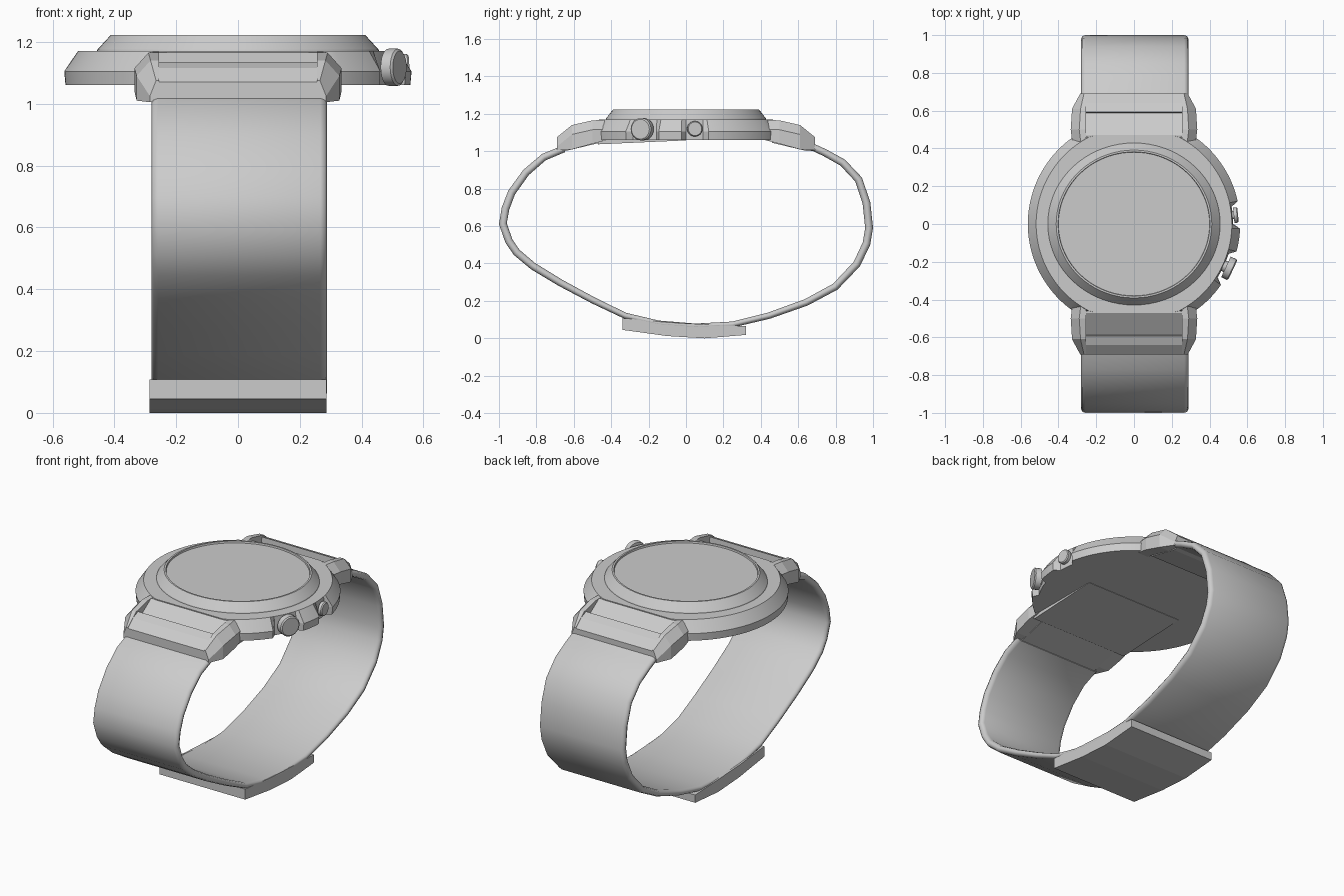
import bpy, bmesh
from math import sin, cos, pi, radians, degrees
from mathutils import Vector

if "Cube" in bpy.data.objects:
    bpy.data.objects.remove(bpy.data.objects["Cube"])


def loft(name, rings, smooth=None):
    """Skin a list of equal-length point rings and cap both ends."""
    bm = bmesh.new()
    loops = [[bm.verts.new(p) for p in ring] for ring in rings]
    n = len(loops[0])
    for a, b in zip(loops, loops[1:]):
        for i in range(n):
            j = (i + 1) % n
            bm.faces.new((a[i], a[j], b[j], b[i]))
    bm.faces.new(loops[0])
    bm.faces.new(loops[-1])
    bmesh.ops.recalc_face_normals(bm, faces=bm.faces)
    mesh = bpy.data.meshes.new(name)
    bm.to_mesh(mesh)
    bm.free()
    ob = bpy.data.objects.new(name, mesh)
    bpy.context.collection.objects.link(ob)
    if smooth:
        bpy.ops.object.select_all(action='DESELECT')
        ob.select_set(True)
        bpy.context.view_layer.objects.active = ob
        bpy.ops.object.shade_smooth_by_angle(angle=radians(smooth))
    return ob


def prism(name, x, profile):
    """Extrude a (y, z) profile from -x to x."""
    return loft(name, [[(s * x, y, z) for y, z in profile] for s in (-1, 1)])


# Case: disc flattened at the lugs, notched where the buttons sit
def case_ring(r, z):
    pts = []
    for i in range(144):
        a = 2 * pi * i / 144
        d = degrees(a) if a < pi else degrees(a) - 360
        notch = abs(d - 5) < 6 or abs(d + 25) < 8
        q = min(r, 0.525) if notch else r
        pts.append((q * cos(a), max(-0.465, min(0.465, q * sin(a))), z))
    return pts


loft("case", [case_ring(0.558, 1.06), case_ring(0.562, 1.105),
              case_ring(0.518, 1.17)], 20)

# Slightly sunken underside toward the front
prism("case_back", 0.32, [(-0.47, 1.037), (-0.47, 1.07), (0, 1.07), (0, 1.058)])

# Bezel with recessed display, a little wider than long
rings = [[(r * cos(2 * pi * i / 72), k * r * sin(2 * pi * i / 72), z) for i in range(72)]
         for r, k, z in [(0.458, 0.94, 1.165), (0.455, 0.94, 1.175), (0.412, 0.95, 1.222),
                         (0.402, 0.95, 1.222), (0.400, 0.95, 1.212)]]
loft("bezel_and_display", rings, 20)

# Lugs and the strap bars between them
for sy, end in ((-1, "front"), (1, "back")):
    for sx, side in ((-1, "left"), (1, "right")):
        secs = []
        for y, x, zb, zt in [(0.42, 0.325, 1.06, 1.168), (0.50, 0.335, 1.04, 1.165),
                             (0.61, 0.328, 1.01, 1.14), (0.69, 0.285, 1.005, 1.075)]:
            secs.append([(sx * px, sy * y, z) for px, z in
                         [(0.255, zb), (x, zb), (x, zt - 0.05),
                          (max(x - 0.045, 0.265), zt), (0.255, zt)]])
        loft(f"{end}_{side}_lug", secs)
    prism(f"{end}_strap_bar", 0.26,
          [(sy * y, z) for y, z in [(0.46, 1.165), (0.47, 1.165), (0.588, 1.085),
                                    (0.592, 1.135), (0.64, 1.115), (0.69, 1.07),
                                    (0.69, 1.0), (0.65, 1.0), (0.46, 1.045)]])

# Buttons on the right flank, pointing outward
for name, ang, rad, z, r0, r1 in [("crown", -25, 0.06, 1.118, 0.537, 0.577),
                                  ("small_button", 5, 0.041, 1.12, 0.530, 0.553)]:
    out = Vector((cos(radians(ang)), sin(radians(ang)), 0))
    side = Vector((-out.y, out.x, 0))
    rings = []
    for d, r in [(r0 - 0.05, rad * 0.5), (r0, rad * 0.5), (r0, rad),
                 (r1 - 0.006, rad), (r1, rad * 0.88)]:
        rings.append([out * d + side * (r * cos(2 * pi * i / 24))
                      + Vector((0, 0, z + r * sin(2 * pi * i / 24))) for i in range(24)])
    loft(name, rings, 35)

# Strap: rounded flat section swept along its outer side profile
path = [(-0.66, 1.03), (-0.77, 0.985), (-0.87, 0.90), (-0.95, 0.79), (-0.985, 0.70),
        (-1.0, 0.61), (-0.965, 0.51), (-0.92, 0.445), (-0.83, 0.37), (-0.68, 0.28),
        (-0.5, 0.185), (-0.33, 0.105), (-0.15, 0.065), (0.05, 0.05), (0.25, 0.058),
        (0.45, 0.105), (0.65, 0.175), (0.81, 0.26), (0.93, 0.385), (0.985, 0.50),
        (1.0, 0.59), (0.985, 0.73), (0.94, 0.86), (0.85, 0.955), (0.75, 1.01), (0.64, 1.06)]
rings = []
for i, p in enumerate(path):
    a, b = path[max(i - 1, 0)], path[min(i + 1, len(path) - 1)]
    t = Vector((b[0] - a[0], b[1] - a[1])).normalized()
    inward = Vector((-t.y, t.x))
    thick = 0.028 + 0.014 * abs(p[0])
    rings.append([(x + 0.004, p[0] + inward.x * thick * d, p[1] + inward.y * thick * d)
                  for x, d in [(-0.262, 0), (0.262, 0), (0.278, 0.15), (0.284, 0.5),
                               (0.278, 0.85), (0.262, 1), (-0.262, 1), (-0.278, 0.85),
                               (-0.284, 0.5), (-0.278, 0.15)]])
loft("strap", rings, 60)

# Clasp plate under the wrist
prism("clasp", 0.286, [(-0.34, 0.045), (-0.1, 0.012), (0.1, 0.0), (0.32, 0.018),
                       (0.32, 0.065), (0.1, 0.075), (-0.1, 0.085), (-0.34, 0.108)])
